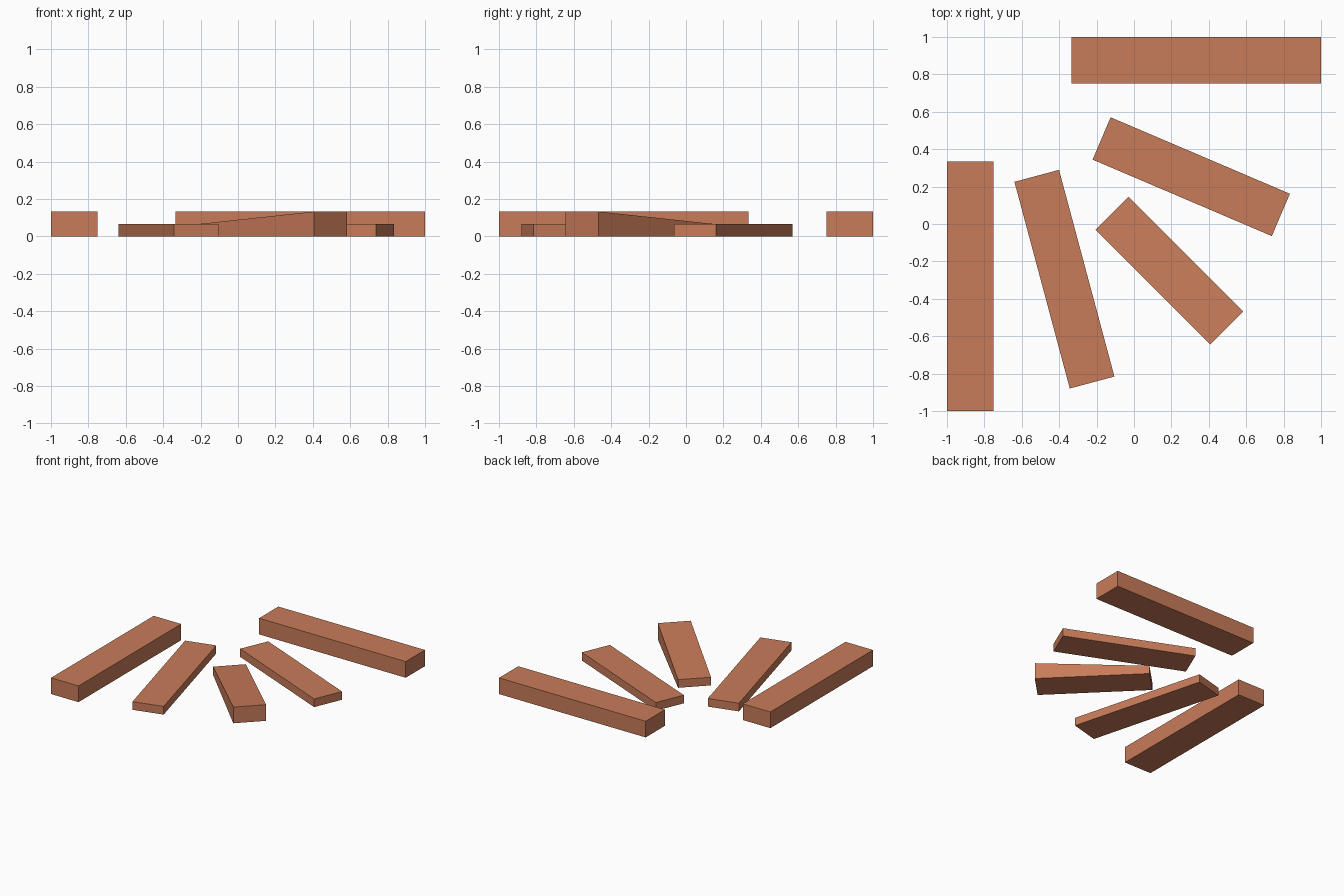
import bpy, bmesh, math
from mathutils import Matrix

if "Cube" in bpy.data.objects:
    bpy.data.objects.remove(bpy.data.objects["Cube"])

wood = bpy.data.materials.new("terracotta_wood")
wood.diffuse_color = (0.58, 0.20, 0.10, 1)
wood.use_nodes = True
wood.node_tree.nodes["Principled BSDF"].inputs["Base Color"].default_value = wood.diffuse_color


def plank(name, centre, length, width, angle, h_start, h_end):
    """Plank lying on the ground; its length runs along angle, top may slope."""
    bm = bmesh.new()
    bmesh.ops.create_cube(bm, size=1)
    for v in bm.verts:
        top = h_start if v.co.x < 0 else h_end
        v.co = (v.co.x * length, v.co.y * width, top if v.co.z > 0 else 0)
    bmesh.ops.rotate(bm, verts=bm.verts, cent=(0, 0, 0),
                     matrix=Matrix.Rotation(math.radians(angle), 3, 'Z'))
    mesh = bpy.data.meshes.new(name)
    bm.to_mesh(mesh)
    bm.free()
    mesh.materials.append(wood)
    obj = bpy.data.objects.new(name, mesh)
    obj.location = (*centre, 0)
    bpy.context.collection.objects.link(obj)


THICK, THIN = 0.133, 0.067

# Two thick straight planks along the outer edges
plank("left_plank", (-0.875, -0.333), 1.333, 0.25, -90, THICK, THICK)
plank("back_plank", (0.333, 0.875), 1.333, 0.25, 0, THICK, THICK)

# Two thin angled planks
plank("inner_left_plank", (-0.372, -0.295), 1.144, 0.247, -75, THIN, THIN)
plank("inner_back_plank", (0.306, 0.253), 1.042, 0.246, -23.1, THIN, THIN)

# Central wedge, rising towards the front right
plank("wedge_plank", (0.189, -0.249), 0.867, 0.249, -45, THIN, THICK)
